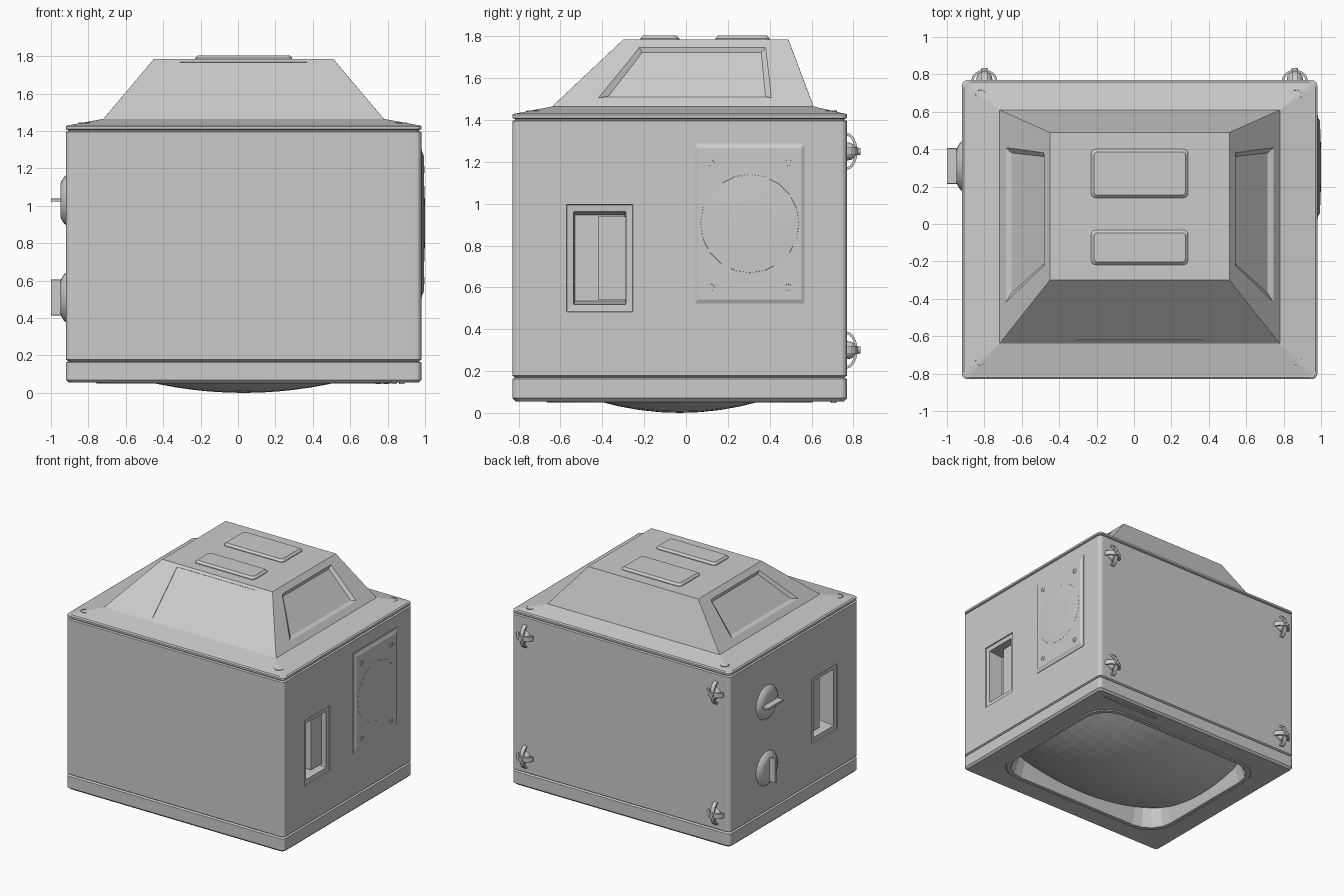
import bpy, bmesh, math
from mathutils import Vector

if "Cube" in bpy.data.objects:
    bpy.data.objects.remove(bpy.data.objects["Cube"])

CX, CY = 0.03, -0.03          # centre of the cabinet
grey = bpy.data.materials.new("casing grey")
grey.diffuse_color = (0.6, 0.6, 0.6, 1)
grey.use_nodes = True
grey.node_tree.nodes["Principled BSDF"].inputs["Base Color"].default_value = grey.diffuse_color

# Axis maps: (u, v, w) -> xyz, where w is the outward direction
TOP = lambda u, v, w: (u, v, w)
RIGHT = lambda u, v, w: (w, u, v)
LEFT = lambda u, v, w: (2 * CX - w, u, v)
BACK = lambda u, v, w: (u, w, v)


def rounded(cx, cy, hx, hy, r, n=4):
    """Rounded rectangle outline; becomes a circle when hx = hy = r."""
    pts = []
    for i, (sx, sy) in enumerate(((1, 1), (-1, 1), (-1, -1), (1, -1))):
        for k in range(n + 1):
            a = math.pi / 2 * (i + k / (n + 1 if hx == r else n))
            pts.append((cx + sx * (hx - r) + r * math.cos(a),
                        cy + sy * (hy - r) + r * math.sin(a)))
    return pts


def loft(name, rings, cap_start=True, cap_end=True, close=False):
    bm = bmesh.new()
    rows = [[bm.verts.new(p) for p in ring] for ring in rings]
    pairs = list(zip(rows, rows[1:])) + ([(rows[-1], rows[0])] if close else [])
    for a, b in pairs:
        for i in range(len(a)):
            j = (i + 1) % len(a)
            bm.faces.new((a[i], a[j], b[j], b[i]))
    if cap_start:
        bm.faces.new(rows[0][::-1])
    if cap_end:
        bm.faces.new(rows[-1])
    bmesh.ops.recalc_face_normals(bm, faces=bm.faces)
    me = bpy.data.meshes.new(name)
    bm.to_mesh(me)
    bm.free()
    me.materials.append(grey)
    ob = bpy.data.objects.new(name, me)
    bpy.context.collection.objects.link(ob)
    return ob


def part(name, rings, fmap=TOP, **kw):
    """Loft of rounded rectangles (cx, cy, hx, hy, r, w)."""
    return loft(name, [[fmap(u, v, g[5]) for u, v in rounded(*g[:5])] for g in rings], **kw)


def smooth(ob):
    bpy.ops.object.select_all(action='DESELECT')
    ob.select_set(True)
    bpy.context.view_layer.objects.active = ob
    bpy.ops.object.shade_smooth_by_angle(angle=math.radians(35))


def cut(ob, cutter):
    m = ob.modifiers.new("cut", 'BOOLEAN')
    m.operation, m.solver, m.object = 'DIFFERENCE', 'EXACT', cutter
    bpy.context.view_layer.objects.active = ob
    bpy.ops.object.modifier_apply(modifier=m.name)
    bpy.data.objects.remove(cutter)


# Screen surround with a flared opening and a raised lip
bezel = [(.69, .54, .16, .27), (.75, .60, .20, .058), (.755, .605, .20, .05),
         (.785, .635, .22, .05), (.79, .64, .22, .057), (.935, .785, .03, .055),
         (.95, .80, .03, .07), (.95, .80, .03, .162), (.935, .785, .03, .17)]
part("screen_bezel", [(CX, CY) + g for g in bezel], cap_start=False, cap_end=False)

# Bulging picture tube face, faceted
bm = bmesh.new()
bmesh.ops.create_grid(bm, x_segments=16, y_segments=12, size=1)
for v in bm.verts:
    x, y = v.co.x * .72, v.co.y * .57
    v.co = (CX + x, CY + y, .225 * x * x + .37 * y * y)
bmesh.ops.reverse_faces(bm, faces=bm.faces)
me = bpy.data.meshes.new("screen")
bm.to_mesh(me)
bm.free()
me.materials.append(grey)
bpy.context.collection.objects.link(bpy.data.objects.new("screen", me))

# Cabinet with seam grooves, sloping rim and hipped tube housing
shell = [(.72, .57, .16, .30), (.72, .57, .16, .168), (.935, .785, .03, .168),
         (.95, .80, .03, .178), (.95, .80, .03, 1.395), (.938, .788, .03, 1.400),
         (.938, .788, .03, 1.405), (.95, .80, .03, 1.410), (.95, .80, .03, 1.425),
         (.94, .79, .03, 1.432)]
cabinet = part("cabinet", [(CX, CY) + g for g in shell])
base = (CX, -.015, .75, .625, .002, 1.465)
part("rear_rim", [(CX, CY, .94, .79, .03, 1.430), base], cap_start=False, cap_end=False)
housing = part("tube_housing", [base, (CX, .095, .48, .395, .002, 1.785)])

# Sunken grip pockets on both sides, each with a flap over one half
for label, fm in (("right", RIGHT), ("left", LEFT)):
    c = (-.4125, .74)
    cut(cabinet, part("cutter", [c + (.162, .26, .004, .99), c + (.157, .255, .004, .972),
                                 c + (.125, .222, .004, .968), c + (.118, .205, .004, .85)], fm))
    part(label + "_grip_flap", [(-.355, .74, .065, .20, .002, .86),
                                (-.355, .74, .065, .20, .002, .93)], fm)


# Shallow panels pressed into the housing slopes
def side(mirror):
    def f(y, t, d):
        x = .78 - .27 * t + .764 * d
        return (2 * CX - x if mirror else x, y, 1.465 + .32 * t + .644 * d)
    return f


def front(x, t, d):
    return (x, -.64 + .34 * t - .685 * d, 1.465 + .32 * t + .728 * d)


outer = ((-.44, .10), (.42, .10), (.39, .90), (-.23, .90))
inner = ((-.37, .19), (.38, .19), (.36, .84), (-.21, .84))
for mirror in (False, True):
    f = side(mirror)
    cut(housing, loft("cutter", [[f(y, t, .008) for y, t in outer],
                                 [f(y, t, -.018) for y, t in inner]]))
slot = ((-.31, .05), (.37, .05), (.37, .95), (-.31, .95))
cut(housing, loft("cutter", [[front(x, t, d) for x, t in slot] for d in (.01, -.004)]))

# Two raised pads on top of the housing
for i, (y, h) in enumerate(((.27, .13), (-.125, .093))):
    part(f"top_pad_{i}", [(CX, y, .26, h, .025, 1.78), (CX, y, .26, h, .025, 1.79),
                          (CX, y, .245, h - .015, .02, 1.805)])


# Screws: small rings with a sunken middle
def screw(name, u, v, r, w, fm):
    part(name, [(u, v, r, r, r, w - .02), (u, v, r, r, r, w + .003),
                (u, v, r * .8, r * .8, r * .8, w + .003),
                (u, v, r * .75, r * .75, r * .75, w - .006)], fm)


for x in (-.82, .87):
    for y in (-.73, .69):
        screw("rim_screw", x, y, .033, 1.442, TOP)

# Right cover plate with a faint round bulge
p = (.305, .905)
part("right_frame", [p + (.275, .395, .004, .97), p + (.275, .395, .004, .985),
                     p + (.262, .382, .004, .985), p + (.248, .362, .004, .994)], RIGHT)
part("right_bulge", [p + (.24, .24, .24, .990), p + (.235, .235, .235, .9945),
                     p + (.12, .12, .12, .999), p + (.01, .01, .01, 1.0)], RIGHT)
for y in (.12, .49):
    for z in (.60, 1.195):
        screw("plate_screw", y, z, .019, .994, RIGHT)

# Left control plate with two rotary knobs
part("control_plate", [(.31, .77, .235, .54, .01, .94), (.31, .77, .235, .54, .01, .954),
                       (.31, .77, .23, .535, .01, .957)], LEFT)
for y in (.13, .49):
    for z in (.29, 1.25):
        screw("control_screw", y, z, .025, .957, LEFT)
for z, hu, hv in ((1.03, .095, .008), (.51, .008, .095)):
    prof = [(.147, .95), (.145, .965), (.125, .99), (.10, 1.005), (.085, 1.01)]
    smooth(part("knob_base", [(.31, z, r, r, r, w) for r, w in prof], LEFT))
    part("knob_grip", [(.31, z, hu, hv, .003, .98), (.31, z, hu, hv, .003, 1.06)], LEFT)


# Back clips: a round boss under two crossing curved arms
def arm(name, x, z, upright, reach, height, width):
    rings = []
    for k in range(9):
        a = math.pi * k / 8
        ring = []
        for d, s in ((0, -1), (0, 1), (.013, 1), (.013, -1)):
            u = (reach - d) * math.cos(a)
            w = .765 + (height - d) * math.sin(a)
            ring.append((x + s * width, w, z + u) if upright else (x + u, w, z + s * width))
        rings.append(ring)
    loft(name, rings)


for x in (-.80, .86):
    for z in (.30, 1.25):
        part("clip_boss", [(x, z, .045, .045, .045, .76), (x, z, .04, .04, .04, .79),
                           (x, z, .018, .018, .018, .82), (x, z, .016, .016, .016, .835)], BACK)
        arm("clip_arm", x, z, False, .07, .06, .018)
        arm("clip_cross_arm", x, z, True, .09, .055, .016)

# Control strip and buttons beside the screen
part("button_strip", [(.54, .705, .17, .014, .006, .06), (.54, .705, .17, .014, .006, .05)])
for i in range(4):
    part(f"button_{i}", [(.75 + i * .042, .705, .016, .012, .004, .06),
                         (.75 + i * .042, .705, .014, .010, .004, .048)])
